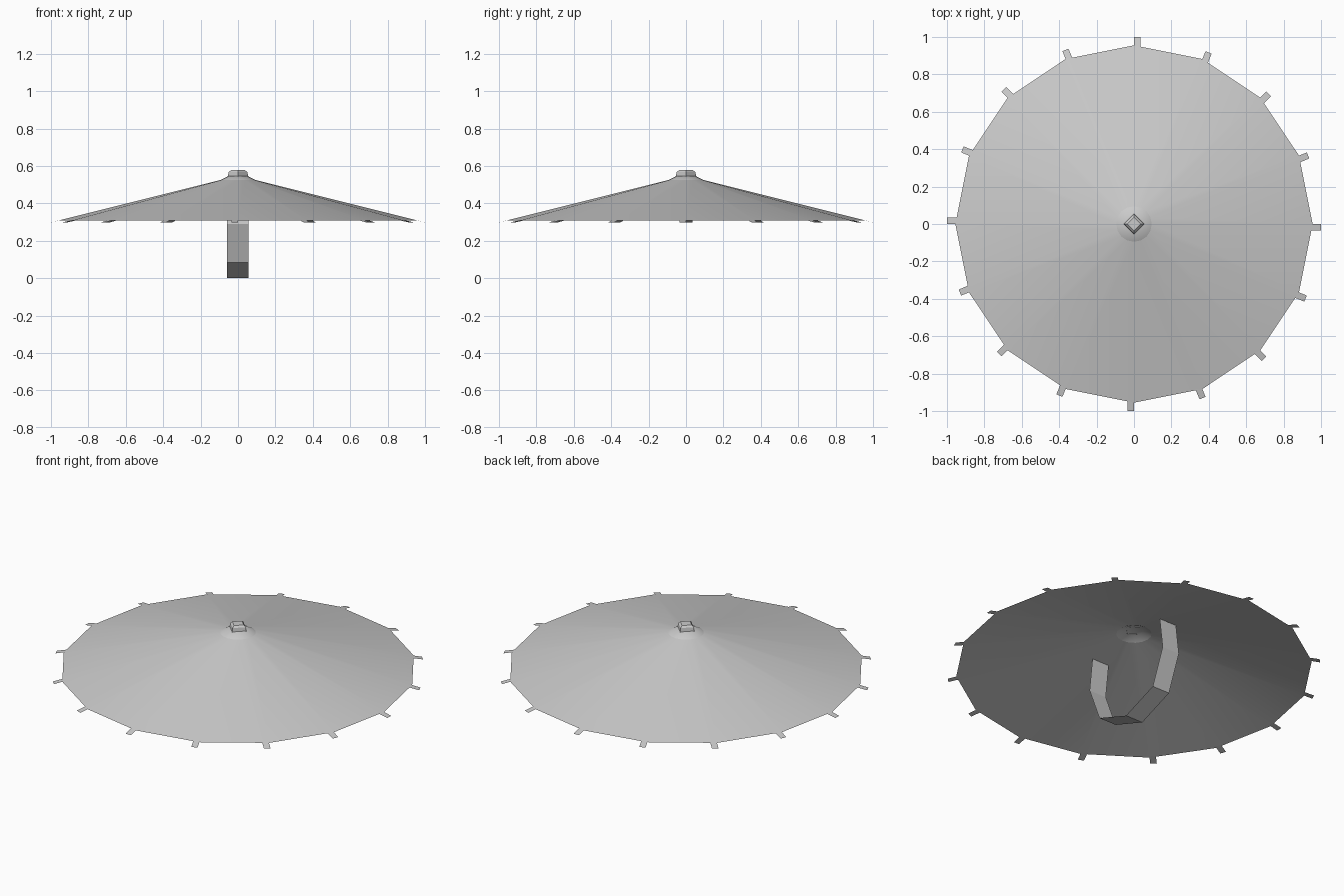
import bpy, math
from mathutils import Matrix, Vector

if "Cube" in bpy.data.objects:
    bpy.data.objects.remove(bpy.data.objects["Cube"], do_unlink=True)

SIDES = 16

grey = bpy.data.materials.new("light_grey")
grey.use_nodes = True
colour = (0.6, 0.6, 0.6, 1)
grey.diffuse_color = colour
grey.node_tree.nodes["Principled BSDF"].inputs["Base Color"].default_value = colour


def add_object(name, verts, faces, angle):
    mesh = bpy.data.meshes.new(name)
    mesh.from_pydata(verts, [], faces)
    mesh.materials.append(grey)
    obj = bpy.data.objects.new(name, mesh)
    bpy.context.collection.objects.link(obj)
    bpy.ops.object.select_all(action='DESELECT')
    obj.select_set(True)
    bpy.context.view_layer.objects.active = obj
    bpy.ops.object.shade_smooth_by_angle(angle=math.radians(angle))
    return obj


def lathe(name, profile, sides, angle, cap=False):
    """Spin (radius, height) pairs, listed from bottom to top."""
    verts = [(r * math.cos(a), r * math.sin(a), z) for r, z in profile
             for a in (math.tau * i / sides for i in range(sides))]
    faces = []
    for k in range(len(profile) - 1):
        for i in range(sides):
            j = (i + 1) % sides
            faces.append((k * sides + i, k * sides + j,
                          (k + 1) * sides + j, (k + 1) * sides + i))
    if cap:
        top = (len(profile) - 1) * sides
        faces.append(tuple(range(top, top + sides)))
    return add_object(name, verts, faces, angle)


# Wide sloping canopy with its raised collar
lathe("canopy", [(0.955, 0.31), (0.095, 0.525)], SIDES, 60)
lathe("collar", [(0.095, 0.525), (0.05, 0.547)], SIDES, 60, cap=True)

# Square knob on the peak
lathe("top_knob", [(0.055, 0.545), (0.05, 0.568), (0.037, 0.578)], 4, 30, cap=True)

# Rib tips that carry on past each rim corner
tip = [(0.945, 0, 0.312), (0.94, -0.035, 0.312), (1, -0.035, 0.299), (1, 0, 0.299)]
tip_verts, tip_faces = [], []
for i in range(SIDES):
    turn = Matrix.Rotation(math.tau * i / SIDES, 3, 'Z')
    tip_verts += [turn @ Vector(p) for p in tip]
    tip_faces.append(tuple(range(4 * i, 4 * i + 4)))
add_object("rib_tips", tip_verts, tip_faces, 30)

# Thin chin strap hanging in a loop below the canopy
half = [(0.28, 0.475), (0.304, 0.29), (0.222, 0.083)]
path = [(-y, z) for y, z in half] + [(0, 0)] + half[::-1]
strap = [(x, y, z) for y, z in path for x in (-0.058, 0.055)]
add_object("chin_strap", strap,
           [(2 * i, 2 * i + 2, 2 * i + 3, 2 * i + 1) for i in range(len(path) - 1)], 10)
